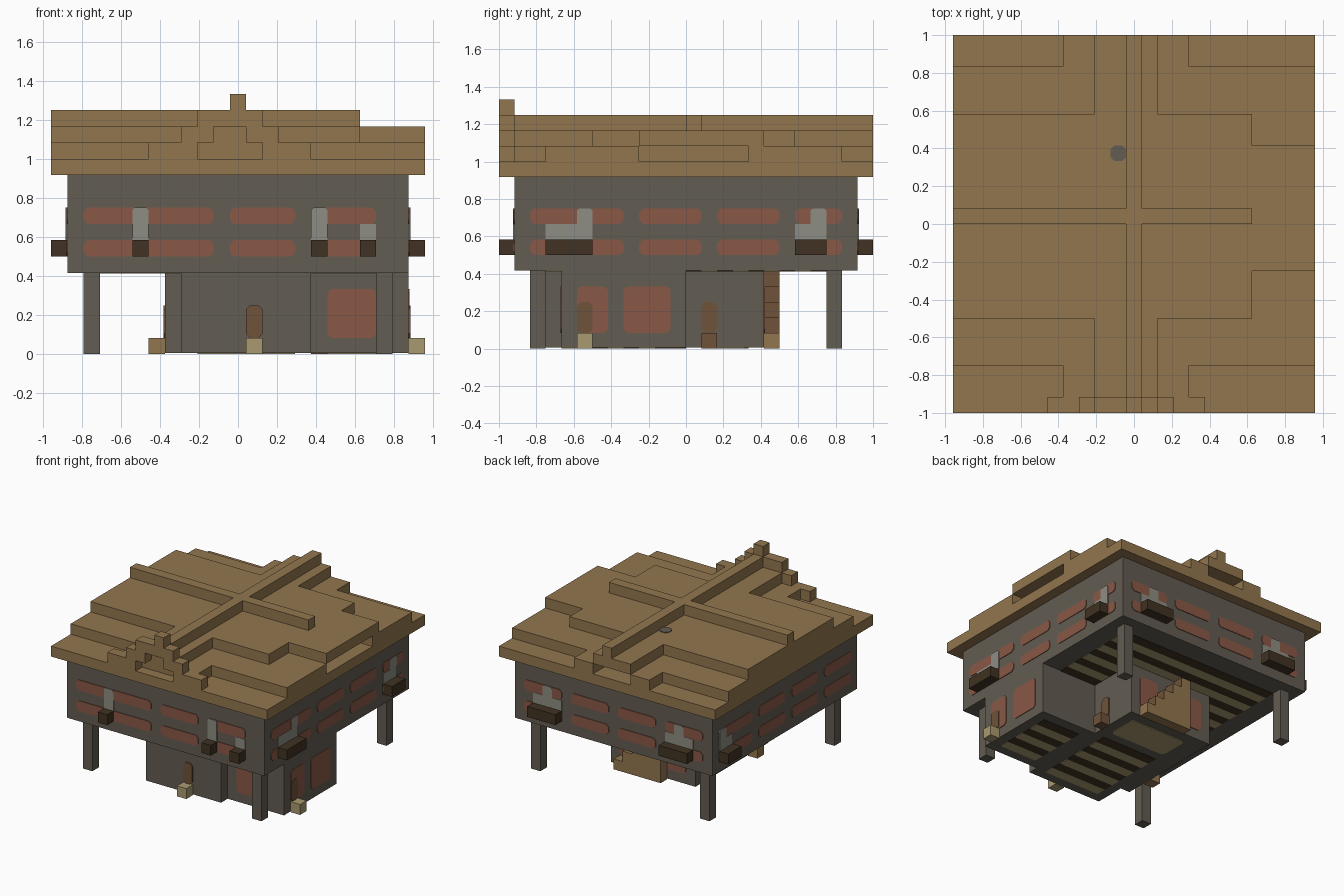
import bpy, bmesh
from mathutils import Vector

cube = bpy.data.objects.get("Cube")
if cube:
    bpy.data.objects.remove(cube, do_unlink=True)

U = 1 / 12                      # block size
NX, NY = 23, 24                 # footprint in blocks


def material(name, rgb):
    lin = [((c / 255 + 0.055) / 1.055) ** 2.4 for c in rgb] + [1]
    m = bpy.data.materials.new(name)
    m.use_nodes = True
    m.diffuse_color = lin
    node = m.node_tree.nodes["Principled BSDF"]
    node.inputs["Base Color"].default_value = lin
    node.inputs["Roughness"].default_value = 0.9
    return m


WALL = material("stone grey", (99, 93, 82))
TAN = material("roof tan", (146, 118, 78))
BEIGE = material("pale beige", (170, 154, 112))
RED = material("clay red", (138, 88, 70))
BROWN = material("door brown", (110, 83, 58))
GREY = material("light grey", (141, 141, 131))
DARK = material("dark wood", (64, 50, 34))


def place(i, j, k):
    return Vector(((i - NX / 2) * U, (j - NY / 2) * U, k * U))


def finish(name, bm, mat):
    bmesh.ops.recalc_face_normals(bm, faces=bm.faces)
    me = bpy.data.meshes.new(name)
    bm.to_mesh(me)
    bm.free()
    me.materials.append(mat)
    ob = bpy.data.objects.new(name, me)
    bpy.context.collection.objects.link(ob)
    return ob


def blocks(name, mat, *boxes):
    """Boxes given as (i0, i1, j0, j1, k0, k1) in block units."""
    bm = bmesh.new()
    for i0, i1, j0, j1, k0, k1 in boxes:
        a, b = place(i0, j0, k0), place(i1, j1, k1)
        for v in bmesh.ops.create_cube(bm, size=1)["verts"]:
            v.co = Vector([(a[n] + b[n]) / 2 + v.co[n] * (b[n] - a[n]) for n in range(3)])
    return finish(name, bm, mat)


def plates(name, mat, side, pos, rects, thick=0.005, cut=0.25):
    """Thin chamfered plates on a side; rects are (u0, u1, w0, w1)."""
    bm = bmesh.new()
    normal = Vector({"front": (0, -1, 0), "back": (0, 1, 0), "right": (1, 0, 0),
                     "left": (-1, 0, 0), "up": (0, 0, 1), "down": (0, 0, -1)}[side])
    for u0, u1, w0, w1 in rects:
        c = cut
        ring = [(u0 + c, w0), (u1 - c, w0), (u1, w0 + c), (u1, w1 - c),
                (u1 - c, w1), (u0 + c, w1), (u0, w1 - c), (u0, w0 + c)]
        if c == 0:
            ring = ring[::2]
        if side in ("front", "back"):
            pts = [place(u, pos, w) for u, w in ring]
        elif side in ("left", "right"):
            pts = [place(pos, u, w) for u, w in ring]
        else:
            pts = [place(u, w, pos) for u, w in ring]
        face = bm.faces.new([bm.verts.new(p) for p in pts])
        new = bmesh.ops.extrude_face_region(bm, geom=[face])["geom"]
        for v in new:
            if isinstance(v, bmesh.types.BMVert):
                v.co += normal * thick
    return finish(name, bm, mat)


# Upper storey and corner posts
blocks("upper_storey", WALL, (1, 22, 1, 23, 5, 11))
blocks("corner_posts", WALL, *[(i, i + 1, j, j + 1, 0, 5) for i in (2, 20) for j in (2, 21)])

# Ground floor rooms, lifted slightly for the floor boards
LIFT = 0.07
blocks("ground_rooms", WALL, (8, 16, 3, 17, LIFT, 5), (16, 22, 4, 12, LIFT, 5),
       (7, 8, 6, 17, LIFT, 5))

# Stepped roof, one set of boxes per layer, with open recesses under the eaves
blocks("roof_slab", TAN, (0, 23, 0, 24, 11, 12))
blocks("roof_lower_terrace", TAN, (0, 21, 3, 22, 12, 13), (21, 23, 3, 9, 12, 13),
       (21, 23, 16, 22, 12, 13), (7, 15, 1, 3, 12, 13),
       (7, 9, 22, 24, 12, 13), (13, 15, 22, 24, 12, 13))
blocks("roof_upper_terrace", TAN, (0, 19, 6, 19, 13, 14), (19, 23, 9, 17, 13, 14),
       (9, 13, 1, 6, 13, 14), (9, 13, 19, 24, 13, 14))
blocks("roof_ridges", TAN, (11, 12, 1, 24, 14, 15), (0, 11, 12, 13, 14, 15),
       (12, 19, 12, 13, 14, 15))
blocks("front_gable", TAN, (6, 9, 0, 1, 12, 13), (13, 16, 0, 1, 12, 13),
       (8, 10, 0, 1, 13, 14), (12, 14, 0, 1, 13, 14),
       (9, 13, 0, 1, 14, 15), (11, 12, 0, 1, 15, 16))
plates("smoke_hole", WALL, "up", 14, [(10, 11, 16, 17)])

# Red bands on the upper walls, two rows per side
sides = {
    "front": (1, [(2, 10), (11, 15), (16, 20)]),
    "back": (23, [(2, 6), (7, 11), (12, 16), (17, 21)]),
    "right": (22, [(2, 8), (9, 13), (14, 18), (19, 22)]),
    "left": (1, [(2, 6), (7, 11), (12, 16), (17, 22)]),
}
for side, (pos, spans) in sides.items():
    plates(side + "_wall_bands", RED, side, pos,
           [(a, b, k, k + 1) for a, b in spans for k in (6, 8)])

# Window boxes: side, start, end, and the start of the tall pane (None for a low pane)
window_boxes = [
    ("front", 5, 6, 5), ("front", 16, 17, 16), ("front", 20, 21, None),
    ("right", 3, 6, 5), ("right", 19, 21, 20),
    ("back", 3, 6, 4), ("back", 17, 20, 18), ("left", 20, 22, 21),
]
# the low pane at the front sits one block nearer the middle
window_boxes[2] = ("front", 19, 20, None)
for n, (side, a, b, tall) in enumerate(window_boxes):
    pos = sides[side][0]
    out = pos - 1 if side in ("front", "left") else pos + 1
    lo, hi = min(pos, out), max(pos, out)
    box = (a, b, lo, hi, 6, 7) if side in ("front", "back") else (lo, hi, a, b, 6, 7)
    blocks(f"window_box_{n}", DARK, box)
    plates(f"low_pane_{n}", GREY, side, pos, [(a, b, 7, 8)], 0.007, 0)
    if tall is not None:
        plates(f"tall_pane_{n}", GREY, side, pos, [(tall, tall + 1, 7, 9)], 0.008, 0.15)

# Ground floor windows
plates("front_window", RED, "front", 4, [(17, 20, 1, 4)])
plates("right_windows", RED, "right", 22, [(5, 7, 1, 4), (8, 11, 1, 4)])
plates("back_windows", RED, "back", 17, [(8, 10, 1, 4), (13, 15, 1, 4)])

# Doors and doorsteps
plates("front_door", BROWN, "front", 3, [(12, 13, 1, 3)], 0.008)
plates("right_door", BROWN, "right", 22, [(5, 6, 1, 3)], 0.008)
plates("rear_right_door", BROWN, "right", 16, [(13, 14, 1, 3)], 0.008)
plates("left_door", BROWN, "left", 7, [(8, 9, 1, 3)], 0.008)
blocks("beige_doorsteps", BEIGE, (12, 13, 2, 3, 0, 1), (22, 23, 5, 6, 0, 1))
blocks("left_doorstep", TAN, (6, 7, 8, 9, 0, 1))
blocks("rear_doorstep", BROWN, (16, 17, 13, 14, 0, 1))

# Back stairs rising to the left, with brown risers
blocks("back_stairs", TAN, *[(14 - n, 15 - n, 17, 18, 0, n + 1) for n in range(5)])
for n in range(1, 5):
    plates(f"stair_riser_{n}", BROWN, "right", 15 - n, [(17, 18, n, n + 1)], 0.004, 0)

# Striped boards under the upper storey and under the ground rooms
for name, mat, shift in (("pale_boards", BEIGE, 0), ("dark_boards", DARK, 1)):
    plates("upper_" + name, mat, "down", 5,
           [(3, 20, j, j + 1) for j in range(3 + shift, 21, 2)], 0.004, 0)
    plates("ground_" + name, mat, "down", LIFT,
           [(9, 15, j, j + 1) for j in range(4 + shift, 12, 2)]
           + [(17, 21, j, j + 1) for j in range(5 + shift, 11, 2)], 0.005, 0)
plates("rear_floor_panel", BEIGE, "down", LIFT, [(9, 15, 13, 16)], 0.005)
